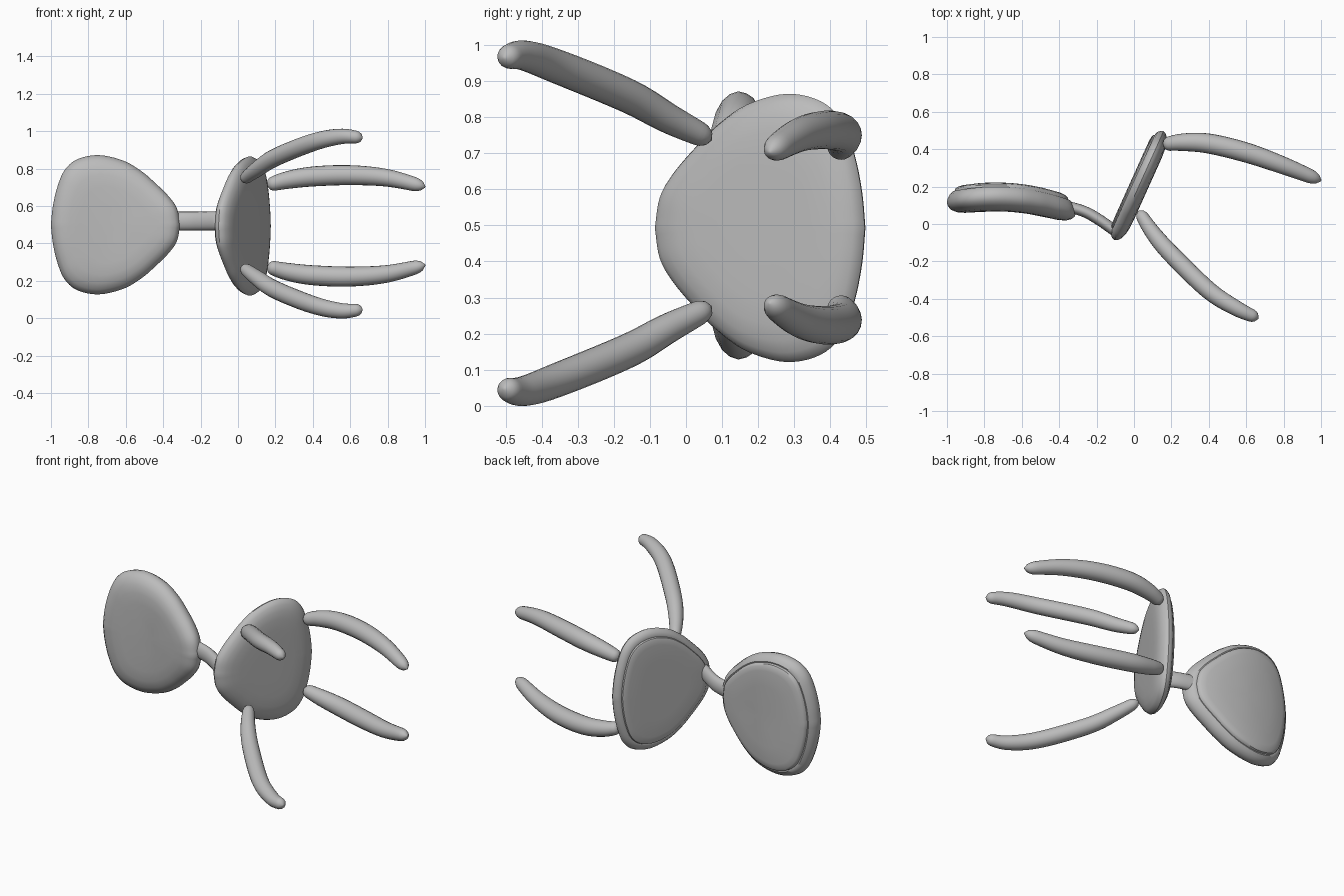
import bpy, bmesh, math
from mathutils import Vector

cube = bpy.data.objects.get("Cube")
if cube:
    bpy.data.objects.remove(cube, do_unlink=True)

grey = bpy.data.materials.new("plain_grey")
grey.use_nodes = True
grey.diffuse_color = (0.5, 0.5, 0.5, 1)
grey.node_tree.nodes["Principled BSDF"].inputs["Base Color"].default_value = (0.5, 0.5, 0.5, 1)


def spline(points, steps):
    """Catmull-Rom samples through an open list of points."""
    p = [Vector(q) for q in points]
    p = [2 * p[0] - p[1]] + p + [2 * p[-1] - p[-2]]
    out = []
    for i in range(1, len(p) - 2):
        a, b, c, d = p[i - 1:i + 3]
        for k in range(steps):
            t = k / steps
            out.append(0.5 * (2 * b + (c - a) * t + (2 * a - 5 * b + 4 * c - d) * t ** 2
                              + (3 * b - a - 3 * c + d) * t ** 3))
    return out + [p[-2]]


def loft(name, rings, start, end, sharp_angle=180):
    """Skin closed rings and close both ends with a fan."""
    bm = bmesh.new()
    loops = [[bm.verts.new(v) for v in ring] for ring in rings]
    n = len(loops[0])
    for a, b in zip(loops, loops[1:]):
        for i in range(n):
            bm.faces.new((a[i], a[(i + 1) % n], b[(i + 1) % n], b[i]))
    for tip, loop in ((start, loops[0]), (end, loops[-1])):
        v = bm.verts.new(tip)
        for i in range(n):
            bm.faces.new((loop[i], loop[(i + 1) % n], v))
    bmesh.ops.recalc_face_normals(bm, faces=bm.faces)
    mesh = bpy.data.meshes.new(name)
    bm.to_mesh(mesh)
    bm.free()
    obj = bpy.data.objects.new(name, mesh)
    bpy.context.collection.objects.link(obj)
    mesh.materials.append(grey)
    bpy.ops.object.select_all(action="DESELECT")
    obj.select_set(True)
    bpy.context.view_layer.objects.active = obj
    bpy.ops.object.shade_smooth_by_angle(angle=math.radians(sharp_angle))
    return obj


# Shared rounded outline of seat and backrest: along, half height
half = [(-.32, 0), (-.305, .085), (-.265, .15), (-.2, .22), (-.13, .285), (-.04, .342),
        (.08, .372), (.185, .352), (.25, .295), (.287, .205), (.31, .1), (.32, 0)]
side = spline([(u, h, 0) for u, h in half], 5)
outline = side + [Vector((v.x, -v.y, 0)) for v in side[-2:0:-1]]

# Shell section: scale of outline, depth; the cushion rises from a groove
section = [(.25, -1), (.55, -1), (.72, -.95), (.84, -.82), (.93, -.58), (.98, -.3), (1, 0),
           (.985, .3), (.95, .55), (.9, .7), (.88, .68), (.87, .84), (.84, .93),
           (.76, .99), (.5, 1), (.25, 1)]


def shell(name, place):
    rings = [[place(v.x * s, v.y * s, w) for v in outline] for s, w in section]
    return loft(name, rings, place(0, 0, -1), place(0, 0, 1), 40)


def seat_place(u, h, w):
    along, normal = Vector((.41, .91, 0)), Vector((-.91, .41, 0))
    return Vector((.027, .205, .493)) + along * u + normal * w * .05 + Vector((0, 0, h))


def back_place(u, h, w):
    x = -.655 - u * 1.08
    bend = x + .74
    return Vector((x, .145 - .45 * bend ** 2 + w * .077, .5 + h))


shell("seat", seat_place)
shell("backrest", back_place)


def limb(name, path, radius, end_ratio, tall=1.0, sides=20):
    """Tapered tube with rounded ends, following a smooth path."""
    pts = spline(path, 10)
    rings, last = [], len(pts) - 1
    for i, c in enumerate(pts):
        t = i / last
        tangent = (pts[min(i + 1, last)] - pts[max(i - 1, 0)]).normalized()
        across = tangent.cross(Vector((0, 0, 1))).normalized()
        up = across.cross(tangent)
        swell = end_ratio + (1 - end_ratio) * math.sin(math.pi * t) ** .8
        cap = min(1, t / .06, (1 - t) / .06)
        r = radius * swell * max(.15, math.sqrt(1 - (1 - cap) ** 2))
        rings.append([c + (across * math.cos(a) + up * math.sin(a) * tall) * r
                      for a in (math.tau * k / sides for k in range(sides))])
    return loft(name, rings, pts[0], pts[-1])


# Link between seat and backrest
limb("back_link", [(-.38, .1, .52), (-.27, .068, .52), (-.19, .025, .52), (-.09, -.045, .52)],
     .03, 1, tall=1.65)

# Curved legs, mirrored about a level close to mid height
front = [(.025, .07, .738), (.1, -.045, .795), (.2, -.162, .86), (.4, -.355, .94),
         (.55, -.452, .972), (.665, -.505, .965)]
rear = [(.155, .425, .71), (.26, .437, .738), (.4, .43, .758), (.6, .382, .765),
        (.8, .312, .75), (1, .232, .703)]
for name, path, mirror, radius in (("front_leg", front, 1.012, .048), ("rear_leg", rear, .988, .054)):
    limb(name + "_upper", path, radius, .6)
    limb(name + "_lower", [(x, y, mirror - z) for x, y, z in path], radius, .6)
